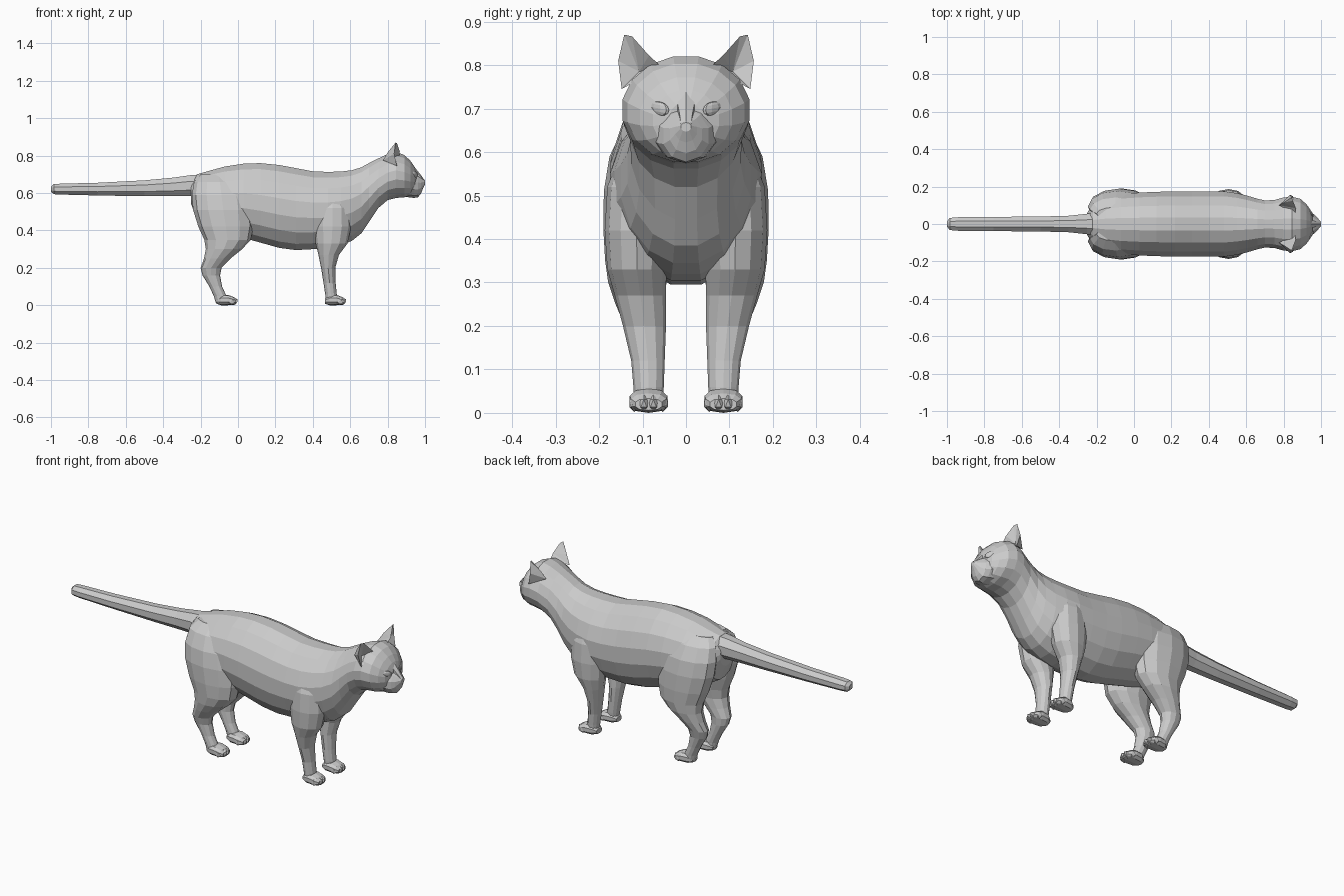
import bpy, bmesh
from math import sin, cos, tau
from mathutils import Vector


def finish(name, bm, mirror=False):
    bmesh.ops.recalc_face_normals(bm, faces=bm.faces)
    me = bpy.data.meshes.new(name)
    bm.to_mesh(me)
    bm.free()
    ob = bpy.data.objects.new(name, me)
    bpy.context.collection.objects.link(ob)
    if mirror:
        m = ob.modifiers.new("mirror", 'MIRROR')
        m.use_axis = (False, True, False)
        m.use_mirror_merge = False
    return ob


def power(v, e):
    return (1 if v >= 0 else -1) * abs(v) ** e


def skin(bm, rings):
    """Join point rings into a capped tube."""
    rows = [[bm.verts.new(p) for p in r] for r in rings]
    n = len(rows[0])
    for a, b in zip(rows, rows[1:]):
        for i in range(n):
            j = (i + 1) % n
            bm.faces.new((a[i], a[j], b[j], b[i]))
    bm.faces.new(rows[0])
    bm.faces.new(rows[-1])


def loft_x(bm, sections, sides, y0=0.0, e=1.0, mid=0.5):
    """Sections: x, top z, bottom z, half width."""
    rings = []
    for x, top, bot, hw in sections:
        zc = bot + (top - bot) * mid
        ring = []
        for i in range(sides):
            a = tau * (i + 0.5) / sides
            s = power(sin(a), e) / sin(tau / 4 - (tau / sides / 2 if sides % 4 == 0 else 0)) ** e
            ring.append((x, y0 + hw * power(cos(a), e) / cos(tau / sides / 2),
                         zc + s * ((top - zc) if s > 0 else (zc - bot))))
        rings.append(ring)
    skin(bm, rings)


def loft_z(bm, sections, sides):
    """Sections: z, x min, x max, y min, y max."""
    rings = []
    for z, x0, x1, y0, y1 in sections:
        rings.append([((x0 + x1) / 2 + (x1 - x0) / 2 * cos(tau * i / sides),
                       (y0 + y1) / 2 + (y1 - y0) / 2 * sin(tau * i / sides), z)
                      for i in range(sides)])
    skin(bm, rings)


# Torso, neck and skull in one lofted skin
bm = bmesh.new()
loft_x(bm, [
    (-.25, .67, .54, .06), (-.22, .70, .46, .11), (-.15, .72, .42, .145),
    (-.07, .742, .39, .16), (.03, .757, .36, .168), (.12, .76, .335, .172),
    (.22, .75, .307, .174), (.31, .733, .295, .174), (.40, .716, .30, .175),
    (.48, .713, .305, .175), (.55, .715, .32, .165), (.61, .722, .345, .15),
    (.66, .738, .385, .135), (.70, .76, .445, .126), (.75, .785, .52, .128),
    (.80, .808, .562, .142), (.845, .82, .574, .146), (.89, .803, .577, .134),
    (.922, .772, .588, .106), (.943, .742, .605, .076), (.955, .715, .63, .04),
], 16, mid=.5)
body = finish("body", bm)

# Muzzle and nose
bm = bmesh.new()
loft_x(bm, [(.89, .715, .58, .085), (.94, .71, .574, .066), (.962, .697, .577, .052),
            (.978, .685, .597, .037), (.988, .677, .622, .025), (1.0, .668, .647, .012)], 10)
finish("muzzle", bm)

# Brow bridge running down to the nose
bm = bmesh.new()
loft_x(bm, [(.91, .775, .70, .03), (.945, .738, .68, .022), (.975, .70, .66, .015),
            (.997, .67, .65, .012)], 6)
finish("nose_bridge", bm)

# Tail
bm = bmesh.new()
loft_x(bm, [(-1.0, .635, .608, .014), (-.985, .648, .594, .032), (-.95, .65, .592, .036),
            (-.75, .655, .587, .038), (-.5, .668, .583, .04), (-.35, .682, .583, .044),
            (-.25, .696, .583, .055), (-.18, .70, .57, .07)], 8)
finish("tail", bm)

# Legs
leg_sections = {
    "front_leg": [
        (.015, .472, .53, .055, .118), (.06, .466, .528, .051, .121), (.12, .457, .522, .049, .126),
        (.20, .444, .52, .046, .145), (.27, .43, .54, .046, .164), (.33, .415, .585, .045, .181),
        (.42, .405, .605, .04, .187), (.52, .41, .60, .04, .181), (.60, .43, .57, .04, .15),
        (.65, .46, .54, .05, .11)],
    "hind_leg": [
        (.012, -.118, -.055, .06, .118), (.05, -.13, -.062, .06, .12), (.10, -.153, -.085, .058, .123),
        (.16, -.19, -.096, .056, .13), (.20, -.20, -.088, .054, .141), (.25, -.182, -.04, .05, .162),
        (.30, -.172, .022, .045, .179), (.35, -.18, .068, .035, .186), (.42, -.212, .083, .025, .19),
        (.51, -.24, .083, .015, .189), (.59, -.247, .07, .01, .176), (.66, -.235, .04, .01, .142),
        (.70, -.20, 0, .02, .09)],
}
for name, sections in leg_sections.items():
    bm = bmesh.new()
    loft_z(bm, sections, 12)
    finish(name, bm, True)

# Paws with four toes
for name, x in (("front_paw", .465), ("hind_paw", -.115)):
    bm = bmesh.new()
    loft_x(bm, [(x, .035, .008, .022), (x + .025, .055, 0, .038), (x + .06, .056, 0, .043),
                (x + .09, .045, .002, .04), (x + .105, .033, .006, .03)], 10, y0=.086, e=.8)
    for i, fwd in enumerate((.078, .095, .095, .078)):
        toe = bmesh.ops.create_icosphere(bm, subdivisions=1, radius=1)["verts"]
        for v in toe:
            v.co = Vector((x + fwd + v.co.x * .021, .086 + (i - 1.5) * .022 + v.co.y * .013,
                           .022 + v.co.z * .02))
    finish(name, bm, True)

# Hollow pointed ears
bm = bmesh.new()
points = [(.862, .055, .795), (.85, .148, .745), (.775, .10, .775), (.843, .142, .87),
          (.85, .124, .866), (.835, .156, .81), (.825, .108, .785), (.802, .115, .82),
          (.865, .085, .822)]
vs = [bm.verts.new(p) for p in points]
for f in ((0, 6, 8), (8, 6, 4), (4, 6, 3), (3, 6, 5), (5, 6, 1), (1, 6, 0), (0, 8, 2),
          (2, 8, 7), (7, 8, 4), (7, 4, 3), (7, 3, 5), (2, 7, 5), (2, 5, 1), (0, 2, 1)):
    bm.faces.new([vs[i] for i in f])
finish("ear", bm, True)

# Almond eyes set on the face surface
bpy.context.view_layer.update()
hit, spot, normal, _ = body.ray_cast(Vector((2, .06, .70)), Vector((-1, 0, 0)))
bm = bmesh.new()
bmesh.ops.create_uvsphere(bm, u_segments=8, v_segments=6, radius=1)
for v in bm.verts:
    v.co = Vector((spot.x + v.co.x * .008 - v.co.y * .012, .06 + v.co.y * .021,
                   .70 + v.co.z * .016 + v.co.y * .004))
finish("eye", bm, True)
